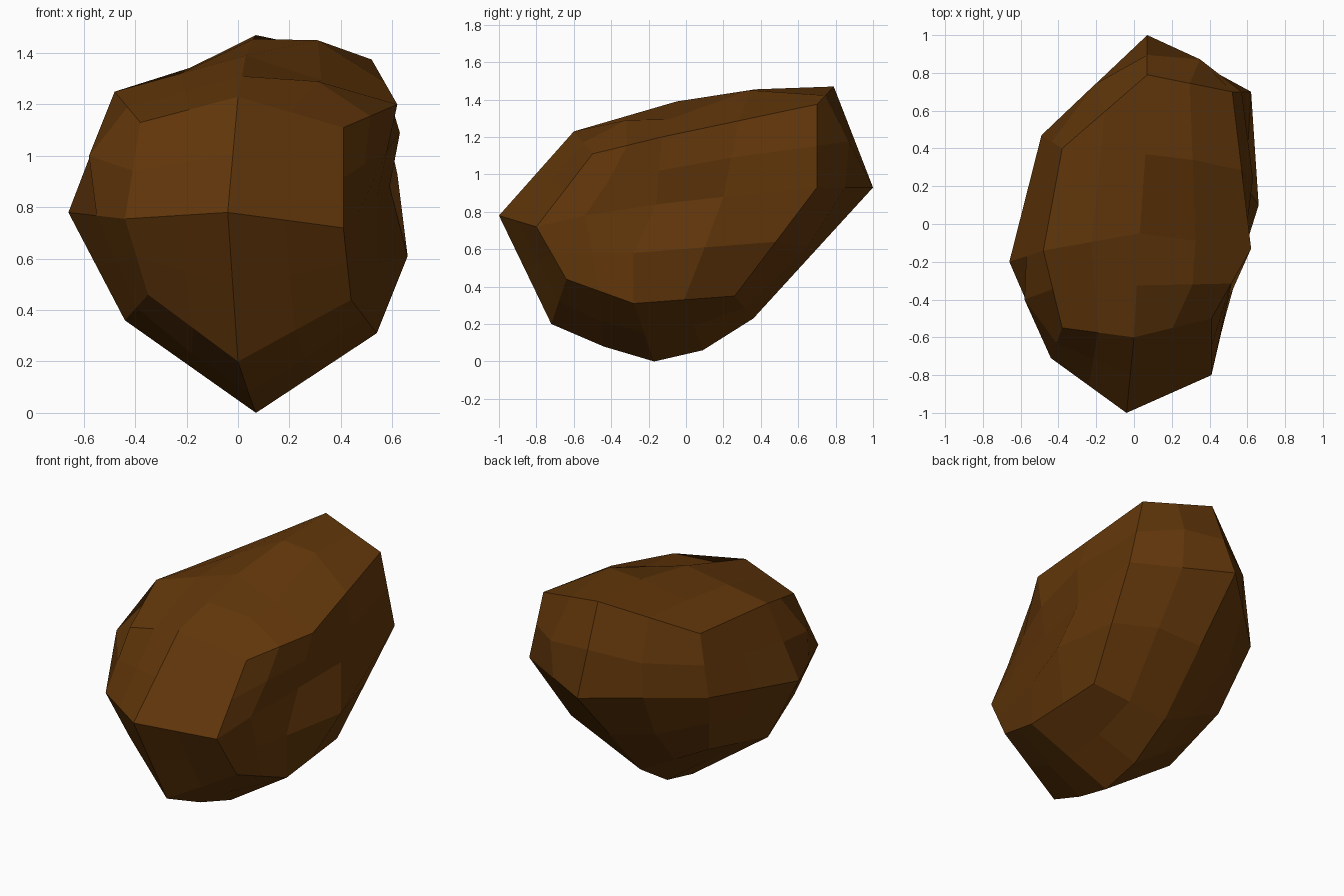
import bpy, bmesh
from mathutils import Vector

if "Cube" in bpy.data.objects:
    bpy.data.objects.remove(bpy.data.objects["Cube"])

# Cage of the boulder: three slices front to back, each with rows bottom to top, left to right
CAGE = [
    # front slice
    (-.35, -.60, .46), (0, -.72, .20), (.44, -.64, .44),
    (-.44, -.71, .755), (-.04, -1, .78), (.41, -.80, .72),
    (-.38, -.55, 1.13), (0, -.60, 1.23), (.41, -.50, 1.11),
    # middle slice
    (-.44, -.20, .36), (.07, -.17, 0), (.54, -.28, .31),
    (-.66, -.20, .78), None, (.54, -.16, .84),
    (-.48, -.14, 1.25), (.03, -.05, 1.39), (.62, -.13, 1.20),
    # back slice
    (-.38, .31, .46), (.07, .36, .23), (.52, .26, .35),
    (-.49, .47, .88), (.07, 1, .93), (.62, .70, .93),
    (-.38, .40, 1.235), (.07, .79, 1.47), (.52, .70, 1.375),
]
keys = [(i, j, k) for j in (-2, 0, 2) for k in (-2, 0, 2) for i in (-2, 0, 2)]
points = {key: Vector(p) for key, p in zip(keys, CAGE) if p}

# Chips and bulges between the cage points
for key, p in {
    (2, -1, 0): (.47, -.54, .78),
    (2, 1, 0): (.59, .20, .88),
    (2, 0, -1): (.54, -.28, .58),
    (2, 1, -1): (.66, .10, .61),
    (2, 1, 1): (.63, .24, 1.09),
    (0, 1, 2): (.06, .37, 1.455),
    (-2, -1, 1): (-.58, -.40, 1.0),
    (1, 1, 2): (.31, .34, 1.45),
    (1, -1, 2): (.31, -.32, 1.29),
    (0, -1, -2): (.04, -.44, .08),
    (0, 1, -2): (.07, .09, .06),
}.items():
    points[key] = Vector(p)


def point(key):
    """Known point, or the average of its neighbours along the half-step axes."""
    if key not in points:
        near = []
        for a in range(3):
            if key[a] % 2:
                for d in (-1, 1):
                    n = list(key)
                    n[a] += d
                    near.append(point(tuple(n)))
        p = sum(near, Vector()) / len(near)
        # the back facets and the underside are rounded outwards
        if key[1] == 2 and len(near) == 4:
            p += Vector((p.x, p.y, 0)).normalized() * .08
        elif key[2] == -2 and len(near) == 4:
            p.z -= .02
        points[key] = p
    return points[key]


# Skin the six sides of the block with a 4 x 4 grid each
bm = bmesh.new()
verts = {}


def vert(key):
    if key not in verts:
        verts[key] = bm.verts.new(point(key))
    return verts[key]


for axis in range(3):
    for side in (-2, 2):
        for u in range(-2, 2):
            for v in range(-2, 2):
                quad = []
                for a, b in ((u, v), (u + 1, v), (u + 1, v + 1), (u, v + 1)):
                    key = [a, b]
                    key.insert(axis, side)
                    quad.append(vert(tuple(key)))
                bm.faces.new(quad)
bmesh.ops.recalc_face_normals(bm, faces=bm.faces)

mesh = bpy.data.meshes.new("boulder")
bm.to_mesh(mesh)
bm.free()
rock = bpy.data.objects.new("boulder", mesh)
bpy.context.collection.objects.link(rock)

# Brown stone
mat = bpy.data.materials.new("brown_stone")
mat.diffuse_color = (.12, .037, .003, 1)
mat.use_nodes = True
mat.node_tree.nodes["Principled BSDF"].inputs["Base Color"].default_value = mat.diffuse_color
mesh.materials.append(mat)
